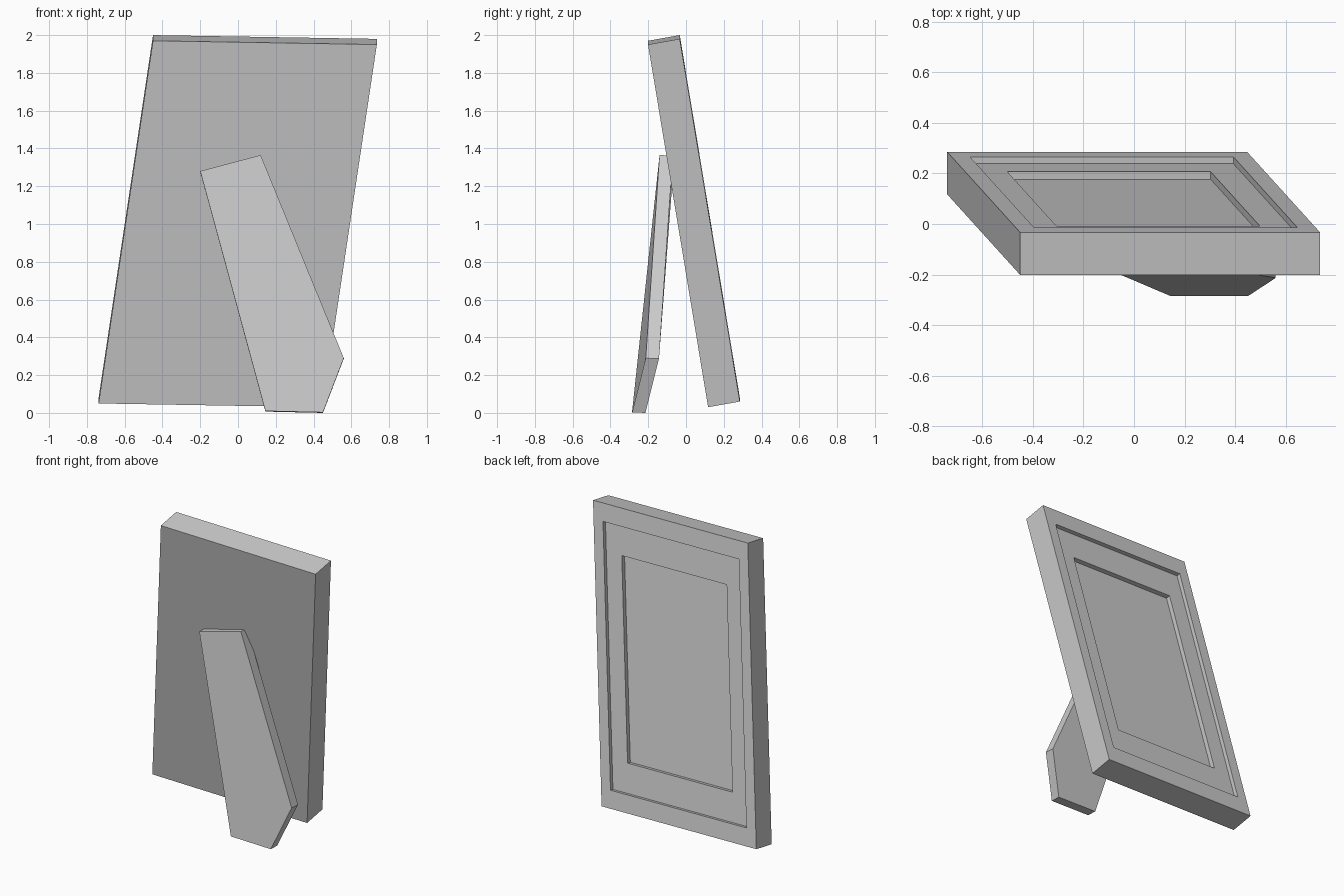
import bpy, bmesh
from mathutils import Vector

if "Cube" in bpy.data.objects:
    bpy.data.objects.remove(bpy.data.objects["Cube"])


def loft(name, rings):
    """Solid skinned through matching vertex rings, capped at both ends."""
    bm = bmesh.new()
    loops = [[bm.verts.new(p) for p in ring] for ring in rings]
    n = len(loops[0])
    for a, b in zip(loops, loops[1:]):
        for i in range(n):
            j = (i + 1) % n
            bm.faces.new((a[i], a[j], b[j], b[i]))
    bm.faces.new(loops[0][::-1])
    bm.faces.new(loops[-1])
    bmesh.ops.recalc_face_normals(bm, faces=bm.faces)
    mesh = bpy.data.meshes.new(name)
    bm.to_mesh(mesh)
    bm.free()
    obj = bpy.data.objects.new(name, mesh)
    bpy.context.collection.objects.link(obj)
    return obj


# Leaning, skewed picture frame: corner plus across / up / depth directions
corner = Vector((-0.738, 0.117, 0.05))
across = Vector((1.185, 0, -0.02))
up = Vector((0.288, -0.318, 1.92))
depth = Vector((0, 0.168, 0.03))


def frame_ring(inset, d):
    lo, hi = inset, 1 - inset
    return [corner + across * u + up * v + depth * d
            for u, v in ((lo, lo), (hi, lo), (hi, hi), (lo, hi))]


# Back panel, rim, recessed mat and deeper recessed picture
loft("picture_frame", [frame_ring(i, d) for i, d in (
    (0, 0), (0, 1), (0.061, 1), (0.061, 0.84), (0.161, 0.84), (0.161, 0.66))])

# Easel leg with one clipped corner, its top sunk into the frame back
leg = [Vector(p) for p in (
    (0.145, -0.285, 0.01), (0.45, -0.285, 0.003), (0.56, -0.213, 0.29),
    (0.12, -0.14, 1.365), (-0.20, -0.138, 1.28))]
thickness = Vector((0, 0.07, -0.003))
loft("easel_leg", [leg, [p + thickness for p in leg]])
